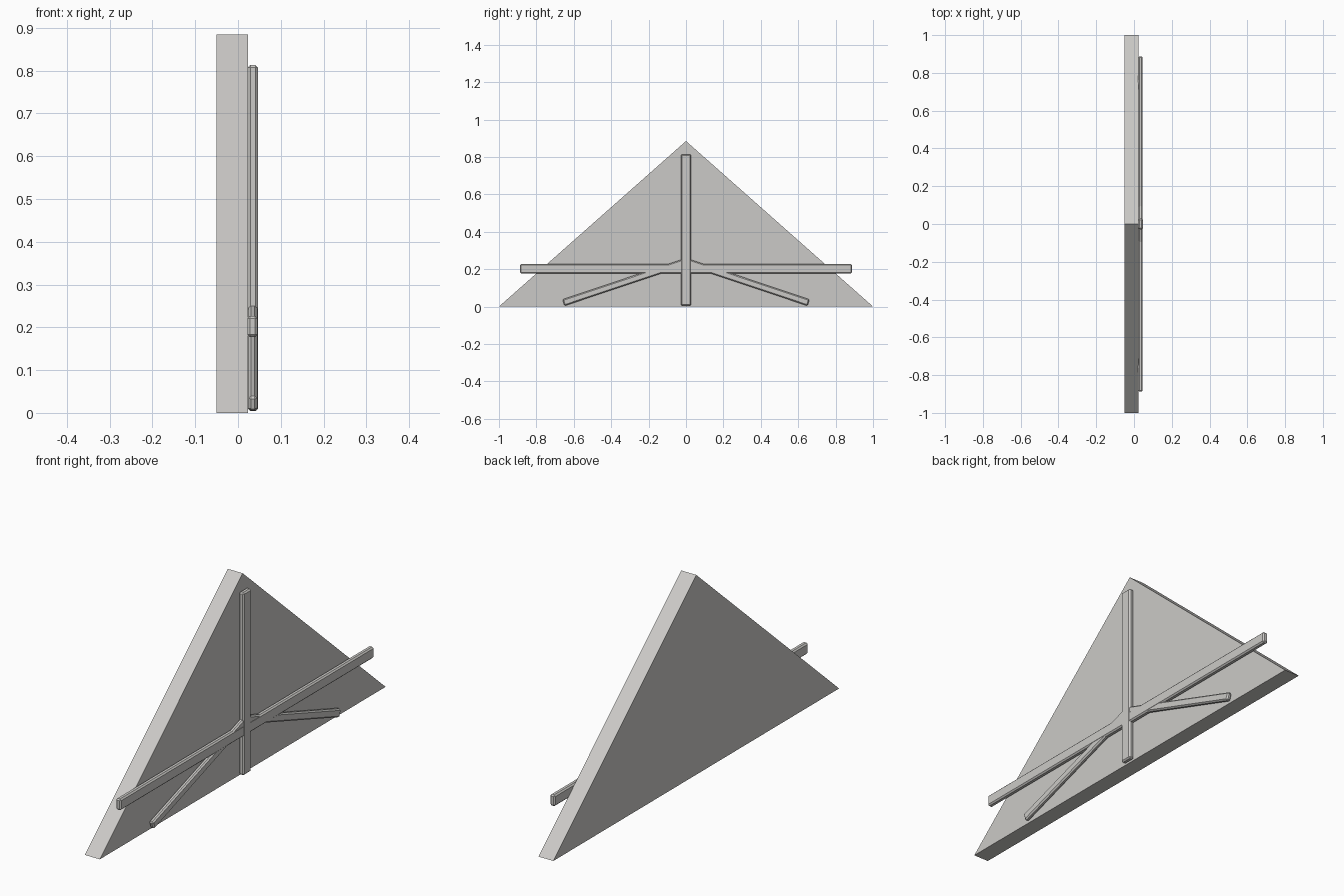
import bpy, bmesh, math
from mathutils import Matrix

if "Cube" in bpy.data.objects:
    bpy.data.objects.remove(bpy.data.objects["Cube"], do_unlink=True)

grey = bpy.data.materials.new("warm_grey")
grey.use_nodes = True
colour = (0.60, 0.59, 0.57, 1)
grey.diffuse_color = colour
grey.node_tree.nodes["Principled BSDF"].inputs["Base Color"].default_value = colour


def add_object(name, bm):
    bmesh.ops.recalc_face_normals(bm, faces=bm.faces)
    mesh = bpy.data.meshes.new(name)
    bm.to_mesh(mesh)
    bm.free()
    mesh.materials.append(grey)
    obj = bpy.data.objects.new(name, mesh)
    bpy.context.collection.objects.link(obj)
    return obj


def beam(name, start, end, width, x_min=0.023, x_max=0.047, bevel=0.006):
    """Chamfered timber between two (y, z) end points."""
    dy, dz = end[0] - start[0], end[1] - start[1]
    bm = bmesh.new()
    bmesh.ops.create_cube(bm, size=1)
    bmesh.ops.scale(bm, vec=(x_max - x_min, math.hypot(dy, dz), width), verts=bm.verts)
    bmesh.ops.bevel(bm, geom=bm.edges[:], offset=bevel, segments=1, affect='EDGES')
    place = Matrix.Translation(((x_min + x_max) / 2, (start[0] + end[0]) / 2,
                                (start[1] + end[1]) / 2))
    bm.transform(place @ Matrix.Rotation(math.atan2(dz, dy), 4, 'X'))
    return add_object(name, bm)


# Triangular gable panel
bm = bmesh.new()
outline = [(-1, 0), (1, 0), (0, 0.885)]
face = bm.faces.new([bm.verts.new((-0.05, y, z)) for y, z in outline])
slab = bmesh.ops.extrude_face_region(bm, geom=[face])["geom"]
bmesh.ops.translate(bm, vec=(0.073, 0, 0),
                    verts=[v for v in slab if isinstance(v, bmesh.types.BMVert)])
add_object("gable_panel", bm)

# Upright post and horizontal tie beam
beam("upright_post", (0, 0.004), (0, 0.813), 0.056)
beam("tie_beam", (-0.888, 0.202), (0.888, 0.202), 0.05, 0.022, 0.046)

# Pair of sloping braces
for side, label in ((-1, "front"), (1, "back")):
    beam(label + "_brace", (side * 0.655, 0.021), (side * 0.01, 0.237), 0.036,
         0.024, 0.045)
